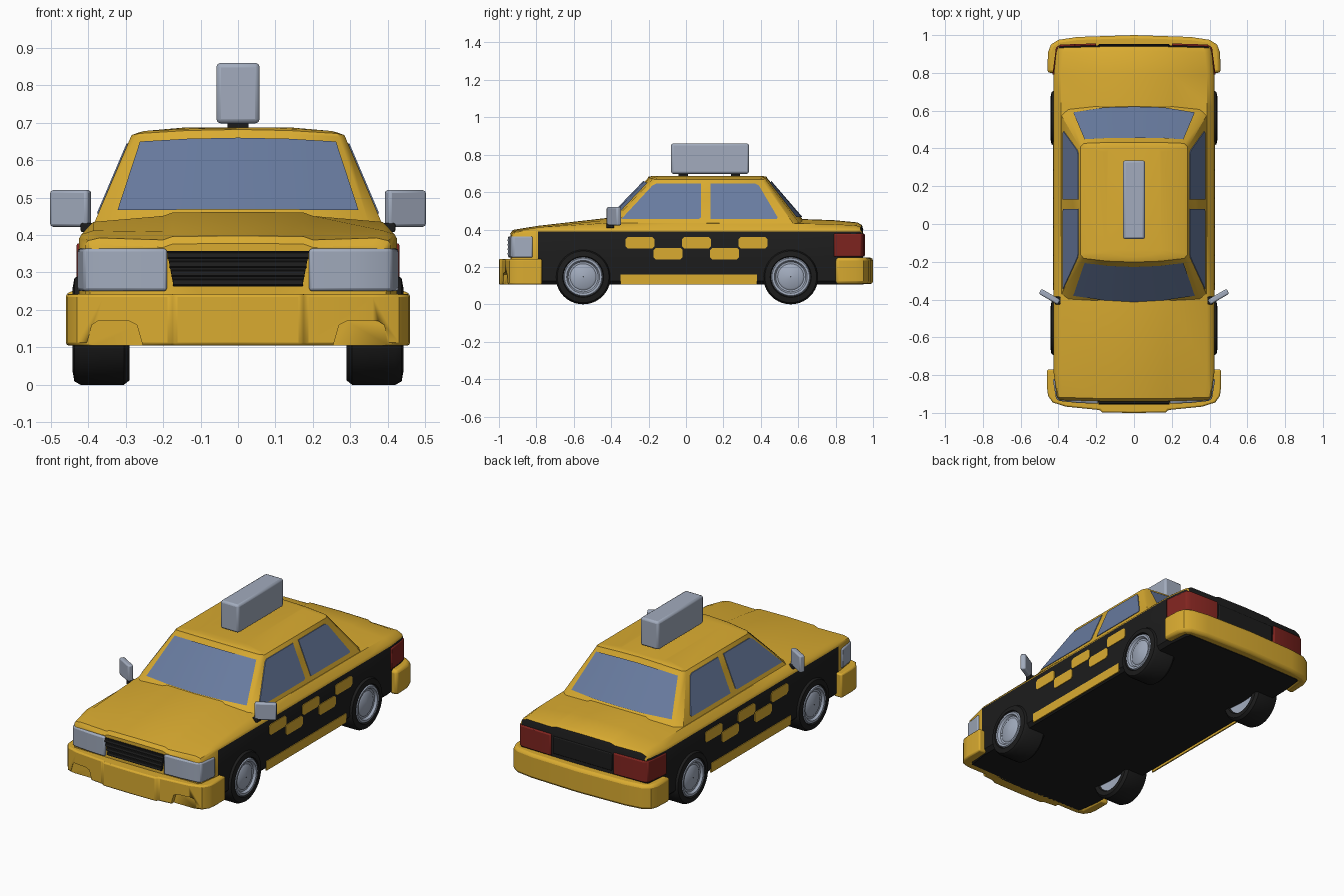
import bpy, bmesh, math
from mathutils import Matrix

if "Cube" in bpy.data.objects:
    bpy.data.objects.remove(bpy.data.objects["Cube"])


def material(name, rgb):
    m = bpy.data.materials.new(name)
    m.diffuse_color = (*rgb, 1)
    m.use_nodes = True
    m.node_tree.nodes["Principled BSDF"].inputs["Base Color"].default_value = m.diffuse_color
    return m


YELLOW = material("taxi yellow", (0.70, 0.41, 0.03))
BLACK = material("matte black", (0.012, 0.012, 0.012))
GLASS = material("blue glass", (0.14, 0.20, 0.35))
GREY = material("light grey", (0.36, 0.41, 0.51))
RED = material("tail red", (0.22, 0.018, 0.014))


def build(name, verts, faces, mats, mirror=False, bevel=0, rule=None, angle=35):
    me = bpy.data.meshes.new(name)
    bm = bmesh.new()
    vs = [bm.verts.new(v) for v in verts]
    for f in faces:
        bm.faces.new([vs[i] for i in f])
    bmesh.ops.remove_doubles(bm, verts=bm.verts, dist=1e-5)
    bmesh.ops.recalc_face_normals(bm, faces=bm.faces)
    if rule:
        for f in bm.faces:
            f.material_index = rule(f)
    bm.to_mesh(me)
    bm.free()
    ob = bpy.data.objects.new(name, me)
    bpy.context.collection.objects.link(ob)
    for m in mats:
        me.materials.append(m)
    bpy.ops.object.select_all(action='DESELECT')
    ob.select_set(True)
    bpy.context.view_layer.objects.active = ob
    bpy.ops.object.shade_smooth_by_angle(angle=math.radians(angle))
    if mirror:
        ob.modifiers.new("mirror", 'MIRROR')
    if bevel:
        b = ob.modifiers.new("bevel", 'BEVEL')
        b.width, b.segments = bevel, 2
        b.limit_method, b.angle_limit = 'ANGLE', math.radians(40)
    return ob


def prism(name, pts, lo, hi, mat, axis='z', **kw):
    """Extrude a 2D outline; axis z: (x, y) points, x: (y, z), y: (x, z)."""
    put = {'z': lambda a, b, h: (a, b, h), 'x': lambda a, b, h: (h, a, b),
           'y': lambda a, b, h: (a, h, b)}[axis]
    n = len(pts)
    verts = [put(a, b, h) for h in (lo, hi) for a, b in pts]
    faces = [range(n), range(n, 2 * n)]
    faces += [(i, (i + 1) % n, n + (i + 1) % n, n + i) for i in range(n)]
    return build(name, verts, faces, [mat], **kw)


def box(name, x, y, z, mat, **kw):
    return prism(name, [(x[0], y[0]), (x[1], y[0]), (x[1], y[1]), (x[0], y[1])], z[0], z[1], mat, **kw)


def both(half):
    """Complete a half outline that starts and ends on the centre line."""
    return half + [(-p[0], *p[1:]) for p in reversed(half) if p[0] > 0]


def loft(name, rings, mats, **kw):
    n = len(rings[0])
    verts = [p for r in rings for p in r]
    faces = [(k * n + i, k * n + (i + 1) % n, (k + 1) * n + (i + 1) % n, (k + 1) * n + i)
             for k in range(len(rings) - 1) for i in range(n)]
    faces += [range(n), range((len(rings) - 1) * n, len(rings) * n)]
    return build(name, verts, faces, mats, **kw)


# Lower body: cross-sections along the car (y, half width, top height)
def section(y, w, zt):
    zb = min(0.39, zt - 0.025)
    zs = zb + 0.012 + 0.55 * (zt - zb - 0.012)
    half = [(0, .105), (w - .02, .105), (w, .125), (w, .25), (w, zb), (w - .007, zb + .012),
            (w - .038, zs), (.2, zt - .011), (.175, zt - .002), (0, zt)]
    return [(x, y + (0.05 * x * x if y < -.9 else -0.05 * x * x if y > .9 else 0), z)
            for x, z in both(half)]


def body_rule(f):
    c = f.calc_center_median()
    if f.normal.z < -.3 or f.normal.y > .9:
        return 1
    return 1 if c.z < .385 and c.y > -.79 and f.normal.z < .5 else 0


loft("lower_body", [section(*s) for s in [
    (-.94, .395, .378), (-.925, .408, .398), (-.79, .425, .42), (-.42, .425, .462), (0, .425, .46),
    (.62, .425, .456), (.79, .425, .45), (.915, .413, .438), (.94, .405, .425), (.948, .40, .40)]],
    [YELLOW, BLACK], rule=body_rule)

# Cabin: pillars and roof
base = [(0, -.44, .43), (.17, -.43, .43), (.35, -.405, .43), (.385, -.375, .43),
        (.385, .575, .43), (.35, .61, .43), (.17, .64, .43), (0, .645, .43)]
top = [(0, -.205, .673), (.14, -.2, .67), (.27, -.185, .662), (.288, -.165, .658),
       (.288, .41, .658), (.27, .43, .662), (.14, .435, .67), (0, .435, .673)]


def shrink(sx, sy, dz):
    return [(x * sx, .115 + (y - .115) * sy, z + dz) for x, y, z in top]


edge = [(x, y, z + .009) for x, y, z in shrink(.985, .99, 0)]
inner = [(x, y, min(z + .016, .684)) for x, y, z in shrink(.92, .96, 0)]
crown = [(x, y, .687) for x, y, z in shrink(.5, .9, 0)]
loft("cabin", [both(r) for r in (base, top, edge, inner, crown)], [YELLOW])


# Front and rear windows: sheets just outside the cabin
def screen(name, ids, dy):
    rows = []
    for v in (.14, .93):
        half = [[b + (t - b) * v for b, t in zip(base[i], top[i])] for i in ids]
        half = [(x * .95, y + dy, z + .004) for x, y, z in half]
        rows.append([(-x, y, z) for x, y, z in reversed(half[1:])] + half)
    n = len(rows[0])
    build(name, rows[0] + rows[1], [(i, i + 1, n + i + 1, n + i) for i in range(n - 1)], [GLASS])


screen("windscreen", (0, 1, 2), -.006)
screen("rear_window", (7, 6, 5), .006)


# Side windows
def side_window(name, pts):
    n = len(pts)
    verts = [(.385 - .097 * (z - .43) / .228 + d, y, z) for d in (.004, -.004) for y, z in pts]
    faces = [range(n), range(n, 2 * n)] + [(i, (i + 1) % n, n + (i + 1) % n, n + i) for i in range(n)]
    build(name, verts, faces, [GLASS], mirror=True)


side_window("front_side_window", [(-.345, .457), (.07, .457), (.08, .465), (.08, .645), (-.16, .645), (-.18, .635)])
side_window("rear_side_window", [(.13, .457), (.485, .457), (.49, .465), (.39, .635), (.37, .645), (.13, .645)])

# Bumpers
front_bumper = prism("front_bumper", both(
    [(0, -1), (.17, -.998), (.18, -.985), (.36, -.967), (.43, -.945), (.455, -.91), (.46, -.87),
     (.46, -.77), (.41, -.77), (.40, -.91), (0, -.92)]), .105, .243, YELLOW, bevel=.014)
prism("rear_bumper", both(
    [(0, 1), (.3, .99), (.40, .975), (.44, .95), (.455, .91), (.46, .80), (.41, .80), (.40, .92),
     (0, .93)]), .108, .25, YELLOW, bevel=.016)

# Shallow notches low in the front bumper
cutter = prism("bumper_notch_cutter", [(.25, .09), (.41, .09), (.39, .16), (.375, .17), (.29, .17), (.27, .16)],
               -1.05, -.952, YELLOW, axis='y', mirror=True)
cutter.hide_render = True
cutter.hide_viewport = True
cut = front_bumper.modifiers.new("notches", 'BOOLEAN')
cut.operation, cut.object = 'DIFFERENCE', cutter

# Lamps wrapping the corners
prism("headlight", [(.188, -.952), (.3, -.947), (.395, -.937), (.413, -.925), (.43, -.82), (.38, -.82),
                    (.38, -.9), (.2, -.9)], .25, .364, GREY, mirror=True, bevel=.008)
prism("tail_light", [(.2, .956), (.39, .95), (.413, .935), (.432, .79), (.39, .79), (.38, .9), (.2, .9)],
      .255, .378, RED, mirror=True, bevel=.006)
box("rear_panel", (-.19, .19), (.93, .952), (.27, .37), BLACK, bevel=.005)

# Grille with slats
prism("grille_back", [(-.172, .262), (.172, .262), (.19, .358), (-.19, .358)], -.946, -.92, BLACK, axis='y')
for i in range(4):
    z, w = .268 + i * .024, .173 + i * .005
    prism("grille_slat", [(-.955, z), (-.94, z - .004), (-.94, z + .018), (-.951, z + .012)],
          -w, w, BLACK, axis='x')

# Checker band and sill strips, thin plates on the black sides
for i in range(5):
    y, z = -.322 + i * .151, (.298, .24)[i % 2]
    prism("checker", [(y + .01, z), (y + .141, z), (y + .153, z + .012), (y + .153, z + .05), (y + .141, z + .062),
                      (y + .01, z + .062), (y - .002, z + .05), (y - .002, z + .012)],
          .421, .429, YELLOW, axis='x', mirror=True)
box("sill_strip", (.421, .429), (-.35, .38), (.106, .16), YELLOW, mirror=True)


# Wheels: turned profiles of (radius, x)
def lathe(name, prof, y, mat, steps=40):
    n = len(prof)
    verts = [(x, y + r * math.cos(2 * math.pi * s / steps), .147 + r * math.sin(2 * math.pi * s / steps))
             for s in range(steps) for r, x in prof]
    faces = [(s * n + i, s * n + i + 1, (s + 1) % steps * n + i + 1, (s + 1) % steps * n + i)
             for s in range(steps) for i in range(n - 1)]
    build(name, verts, faces, [mat], mirror=True)


for end, y in (("front", -.55), ("rear", .56)):
    lathe(end + "_tyre", [(.104, .30), (.11, .29), (.135, .29), (.147, .305), (.147, .42), (.138, .437),
                          (.11, .442), (.104, .43)], y, BLACK)
    lathe(end + "_rim", [(.001, .31), (.106, .30), (.106, .432), (.1, .442), (.088, .441), (.08, .428),
                         (.07, .427), (.06, .434), (.001, .438)], y, GREY)

# Wing mirrors
mirror_head = box("wing_mirror", (-.058, .058), (-.015, .015), (.422, .52), GREY, bevel=.008, mirror=False)
mirror_head.data.transform(Matrix.Translation((.447, -.385, 0)) @ Matrix.Rotation(math.radians(30), 4, 'Z'))
m = mirror_head.modifiers.new("mirror", 'MIRROR')
box("mirror_stem", (.37, .42), (-.425, -.385), (.408, .432), BLACK, mirror=True, bevel=.004)

# Roof sign on two feet
box("roof_sign", (-.058, .058), (-.08, .337), (.698, .86), GREY, bevel=.012)
for y in (-.015, .265):
    box("sign_foot", (-.028, .028), (y - .025, y + .025), (.675, .702), BLACK)
